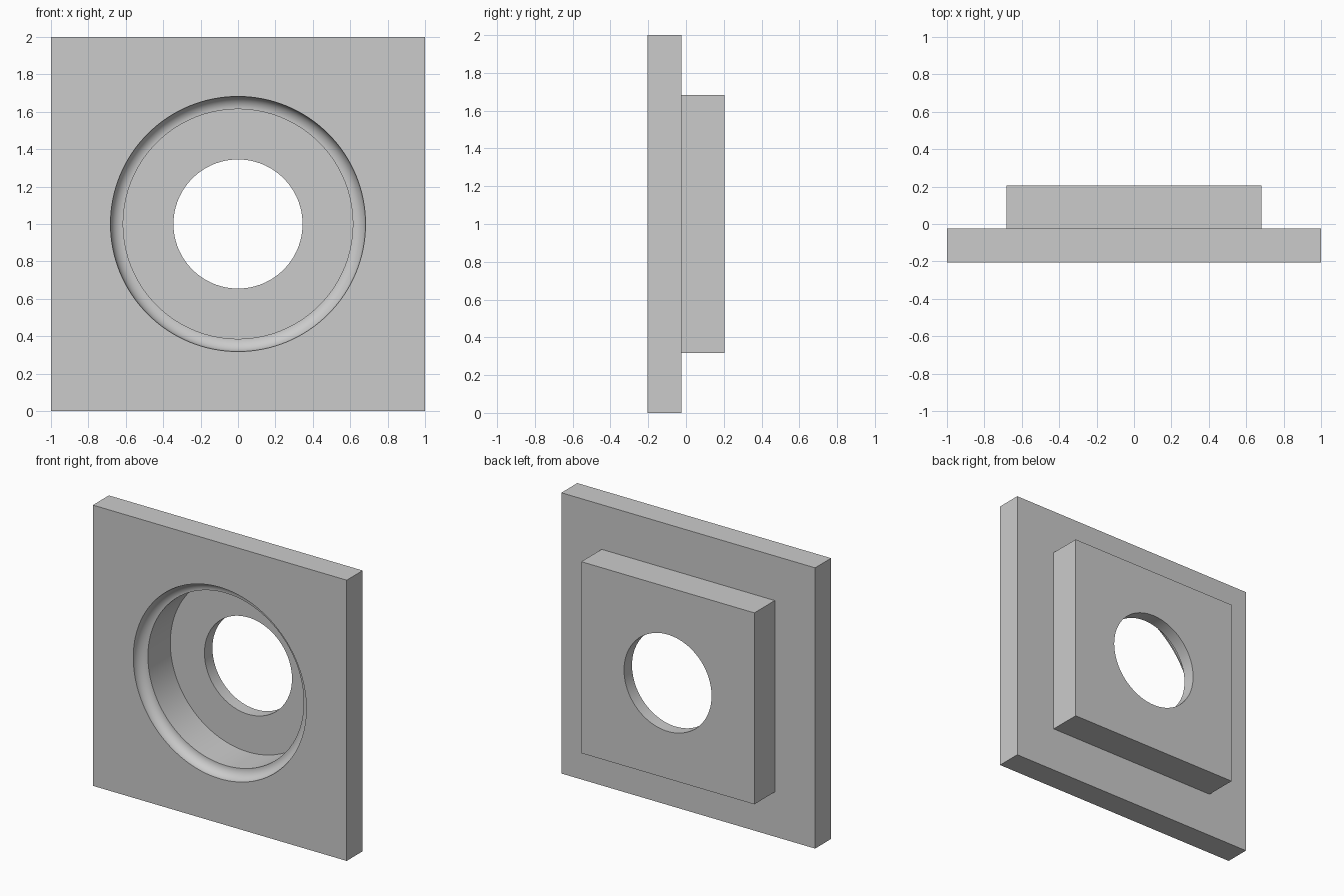
import bpy, bmesh, math
from mathutils import Matrix, Vector

old = bpy.data.objects.get("Cube")
if old:
    bpy.data.objects.remove(old, do_unlink=True)

FRONT, STEP, BACK = -0.205, -0.025, 0.205
BOSS, RIM, BORE, HOLE, FLOOR = 0.682, 0.682, 0.614, 0.345, 0.115
SEGMENTS = 128

grey = bpy.data.materials.new("plain grey")
grey.use_nodes = True
colour = (0.6, 0.6, 0.6, 1)
grey.diffuse_color = colour
grey.node_tree.nodes["Principled BSDF"].inputs["Base Color"].default_value = colour


def make_object(name, bm):
    bmesh.ops.recalc_face_normals(bm, faces=bm.faces)
    mesh = bpy.data.meshes.new(name)
    bm.to_mesh(mesh)
    bm.free()
    mesh.materials.append(grey)
    obj = bpy.data.objects.new(name, mesh)
    bpy.context.collection.objects.link(obj)
    return obj


# Square plate with a smaller square boss extruded from its back
bm = bmesh.new()
size = Matrix.Diagonal((2, STEP - FRONT, 2, 1))
place = Matrix.Translation((0, (STEP + FRONT) / 2, 1))
bmesh.ops.create_cube(bm, size=1, matrix=place @ size)
back = max(bm.faces, key=lambda f: f.calc_center_median().y)
bmesh.ops.inset_region(bm, faces=[back], thickness=1 - BOSS, use_even_offset=True)
boss = bmesh.ops.extrude_face_region(bm, geom=[back])
verts = [v for v in boss["geom"] if isinstance(v, bmesh.types.BMVert)]
bmesh.ops.translate(bm, verts=verts, vec=(0, BACK - STEP, 0))
if back.is_valid:
    bmesh.ops.delete(bm, geom=[back], context='FACES_ONLY')
plate = make_object("flanged_plate", bm)

# Lathe profile (radius, depth): rim cove, bore, floor and through hole
cove = RIM - BORE
profile = [(0, FRONT - 0.1), (RIM, FRONT - 0.1)]
for i in range(13):
    a = math.pi / 2 * i / 12
    profile.append((BORE + cove * math.cos(a), FRONT + cove * math.sin(a)))
profile += [(BORE, FLOOR), (HOLE, FLOOR), (HOLE, BACK + 0.1), (0, BACK + 0.1)]

bm = bmesh.new()
points = [bm.verts.new((r, y, 1)) for r, y in profile]
edges = [bm.edges.new(pair) for pair in zip(points, points[1:])]
bmesh.ops.spin(bm, geom=points + edges, cent=Vector((0, 0, 1)), axis=Vector((0, 1, 0)),
               angle=math.tau, steps=SEGMENTS, use_duplicate=False)
bmesh.ops.remove_doubles(bm, verts=bm.verts, dist=0.0001)
cutter = make_object("bore_cutter", bm)

# Cut the stepped bore, then drop the cutter
cut = plate.modifiers.new("bore", 'BOOLEAN')
cut.operation = 'DIFFERENCE'
cut.solver = 'EXACT'
cut.object = cutter
bpy.ops.object.select_all(action='DESELECT')
bpy.context.view_layer.objects.active = plate
plate.select_set(True)
bpy.ops.object.modifier_apply(modifier=cut.name)
bpy.data.objects.remove(cutter, do_unlink=True)

# Smooth the round walls, keep the corners crisp
bpy.ops.object.shade_smooth_by_angle(angle=math.radians(30))
